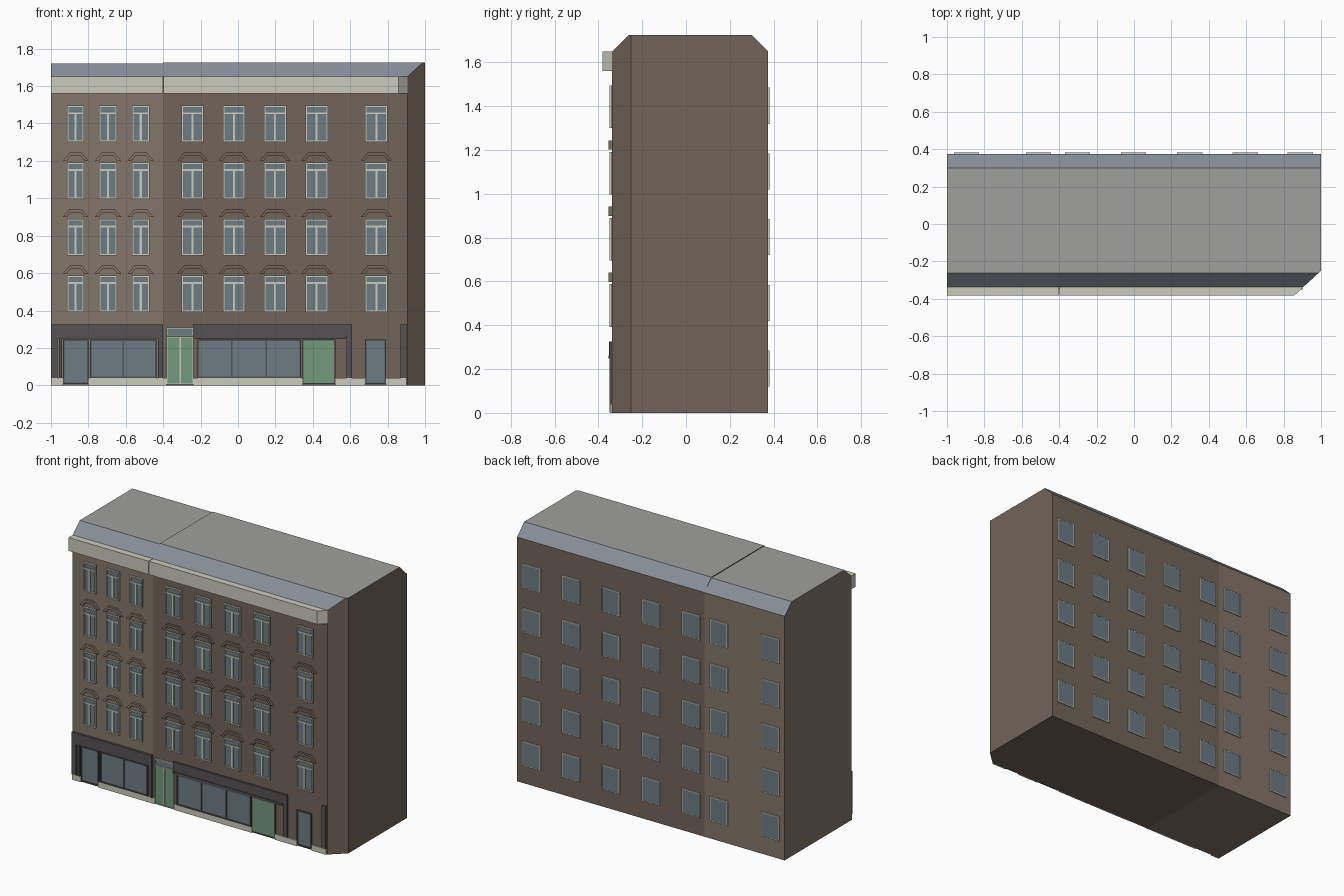
import bpy, bmesh

if "Cube" in bpy.data.objects:
    bpy.data.objects.remove(bpy.data.objects["Cube"])

def mat(name, r, g, b):
    m = bpy.data.materials.new(name)
    m.diffuse_color = (r, g, b, 1)
    m.use_nodes = True
    m.node_tree.nodes["Principled BSDF"].inputs["Base Color"].default_value = m.diffuse_color
    return m

BROWN = mat("brown_brick", 0.17, 0.13, 0.10)
TAN = mat("tan_brick", 0.23, 0.18, 0.14)
SLATE = mat("slate", 0.24, 0.27, 0.31)
FLAT = mat("flat_roof", 0.35, 0.35, 0.34)
CREAM = mat("cream", 0.60, 0.60, 0.51)
GLASS = mat("glass", 0.15, 0.20, 0.23)
GREEN = mat("green", 0.17, 0.32, 0.20)
DARK = mat("dark_grey", 0.09, 0.085, 0.085)
STONE = mat("hood_stone", 0.17, 0.13, 0.09)

FRONT, BACK, SPLIT = -0.337, 0.375, -0.40


class Part:
    """Collects solids of one material each, then becomes one object."""
    def __init__(self, name, *mats):
        self.name, self.mats, self.bm = name, mats, bmesh.new()

    def prism(self, pts, vec, m=0):
        vs = [self.bm.verts.new(p) for p in pts]
        f = self.bm.faces.new(vs)
        f.material_index = m
        ext = bmesh.ops.extrude_face_region(self.bm, geom=[f], use_keep_orig=True)["geom"]
        new = [g for g in ext if isinstance(g, bmesh.types.BMVert)]
        bmesh.ops.translate(self.bm, verts=new, vec=vec)
        for v in new:
            for g in v.link_faces:
                g.material_index = m

    def box(self, x0, x1, y0, y1, z0, z1, m=0):
        self.prism([(x0, y0, z0), (x1, y0, z0), (x1, y0, z1), (x0, y0, z1)],
                   (0, y1 - y0, 0), m)

    def frame(self, x0, x1, y0, y1, z0, z1, t, m=0):
        self.box(x0, x0 + t, y0, y1, z0, z1, m)
        self.box(x1 - t, x1, y0, y1, z0, z1, m)
        self.box(x0 + t, x1 - t, y0, y1, z1 - t, z1, m)
        self.box(x0 + t, x1 - t, y0, y1, z0, z0 + t, m)

    def done(self):
        bmesh.ops.recalc_face_normals(self.bm, faces=self.bm.faces)
        me = bpy.data.meshes.new(self.name)
        self.bm.to_mesh(me)
        self.bm.free()
        for m in self.mats:
            me.materials.append(m)
        ob = bpy.data.objects.new(self.name, me)
        bpy.context.collection.objects.link(ob)
        return ob


# Two house bodies: side profile with sloped roof edges, extruded along x
def body(name, x0, x1, top, wall, chamfer=False):
    p = Part(name, wall, SLATE, FLAT)
    profile = [(FRONT, 0), (BACK, 0), (BACK, 1.65), (0.30, top), (-0.262, top), (FRONT, 1.65)]
    p.prism([(x0, y, z) for y, z in profile], (x1 - x0, 0, 0))
    bm = p.bm
    if chamfer:  # cut the street corner
        cut = bmesh.ops.bisect_plane(bm, geom=bm.verts[:] + bm.edges[:] + bm.faces[:],
                                     plane_co=(0.905, FRONT, 0),
                                     plane_no=(0.087, -0.095, 0), clear_outer=True)
        edges = [e for e in cut["geom_cut"] if isinstance(e, bmesh.types.BMEdge)]
        bmesh.ops.holes_fill(bm, edges=edges)
    bmesh.ops.recalc_face_normals(bm, faces=bm.faces)
    for f in bm.faces:
        f.normal_update()
        f.material_index = 2 if f.normal.z > 0.9 else 1 if f.normal.z > 0.2 else 0
    p.done()

body("left_house", -1, SPLIT, 1.72, TAN)
body("right_house", SPLIT, 1, 1.725, BROWN, True)

# Cornices, the right one mitred at the corner
p = Part("cornice", CREAM)
p.box(-1, SPLIT - 0.002, -0.382, FRONT, 1.56, 1.65)
p.prism([(SPLIT + 0.002, -0.382, 1.56), (0.858, -0.382, 1.56), (0.905, FRONT, 1.56),
         (SPLIT + 0.002, FRONT, 1.56)], (0, 0, 0.09))
p.done()

# Front windows with transom and mullion
LEFT = [(-0.914, -0.823), (-0.743, -0.647), (-0.567, -0.474)]
RIGHT = [(-0.302, -0.184), (-0.081, 0.037), (0.139, 0.258), (0.36, 0.48), (0.68, 0.80)]
ROWS = [0.393, 0.695, 0.997, 1.30]
glass = Part("front_window_glass", GLASS)
frames = Part("front_window_frames", CREAM)
hoods = Part("window_hoods", TAN, STONE)
for x0, x1 in LEFT + RIGHT:
    c = (x0 + x1) / 2
    for z in ROWS:
        t = z + 0.195
        glass.box(x0, x1, -0.342, FRONT, z, t)
        frames.frame(x0, x1, -0.350, FRONT, z, t, 0.008)
        frames.box(x0 + 0.008, x1 - 0.008, -0.348, -0.341, t - 0.045, t - 0.036)
        frames.box(c - 0.006, c + 0.006, -0.348, -0.341, z + 0.008, t - 0.045)
        if z < 1.2:  # angular arched hood
            h = (x1 - x0) / 2
            a, b = h + 0.023, h - 0.014
            shape = [(-a, 0.010), (-b, 0.052), (b, 0.052), (a, 0.010),
                     (a - 0.022, 0.010), (b - 0.004, 0.034), (-b + 0.004, 0.034), (-a + 0.022, 0.010)]
            hoods.prism([(c + dx, -0.353, t + dz) for dx, dz in shape],
                        (0, 0.353 + FRONT, 0), 0 if x1 < SPLIT else 1)
for q in (glass, frames, hoods):
    q.done()

# Back windows
glass = Part("back_window_glass", GLASS)
frames = Part("back_window_frames", CREAM)
for x0 in (-0.963, -0.578, -0.37, -0.07, 0.23, 0.527, 0.822):
    for i in range(5):
        z = 0.12 + 0.3 * i
        frames.frame(x0, x0 + 0.135, BACK, 0.382, z, z + 0.165, 0.006)
        glass.box(x0 + 0.003, x0 + 0.132, BACK, 0.381, z + 0.003, z + 0.162)
for q in (glass, frames):
    q.done()

# Plinth along the street
p = Part("plinth", CREAM)
for a, b in ((-1, -0.935), (-0.80, -0.382), (-0.238, 0.345), (0.52, 0.68), (0.79, 0.90)):
    p.box(a, b, -0.346, FRONT, 0, 0.038)
p.done()

# Shop fascias and pilasters
p = Part("shop_surrounds", DARK)
p.box(-1, SPLIT, -0.352, FRONT, 0.25, 0.325)
p.box(-0.24, 0.58, -0.350, FRONT, 0.262, 0.325)
p.box(-0.24, 0.575, -0.354, FRONT, 0.248, 0.262)
for a, b in ((-1, -0.965), (-0.957, -0.942), (-0.428, SPLIT), (0.58, 0.61), (0.87, 0.90)):
    p.box(a, b, -0.350, FRONT, 0.038, 0.325 if a not in (-0.957, -0.428) else 0.25)
p.done()

# Shop windows and glazed doors
p = Part("shop_windows", GLASS, DARK)
for x0, x1, z0, panes in ((-0.935, -0.80, 0.008, 1), (-0.79, -0.437, 0.038, 2),
                          (-0.217, 0.337, 0.038, 3), (0.68, 0.79, 0.008, 1)):
    p.box(x0, x1, -0.343, FRONT, z0, 0.246)
    p.frame(x0, x1, -0.349, FRONT, z0, 0.246, 0.008, 1)
    for i in range(1, panes):
        x = x0 + (x1 - x0) * i / panes
        p.box(x - 0.004, x + 0.004, -0.348, -0.342, z0 + 0.008, 0.238, 1)
p.done()

# Green double door with top light, and green shop door
p = Part("green_doors", GREEN, CREAM, GLASS, DARK)
p.box(-0.38, -0.24, -0.344, FRONT, 0.008, 0.258)
p.frame(-0.382, -0.238, -0.349, FRONT, 0.004, 0.262, 0.005, 1)
p.box(-0.314, -0.306, -0.348, -0.343, 0.009, 0.257, 1)
p.box(-0.38, -0.24, -0.343, FRONT, 0.268, 0.308, 2)
p.frame(-0.382, -0.238, -0.349, FRONT, 0.265, 0.31, 0.005, 1)
p.box(0.35, 0.515, -0.344, FRONT, 0.008, 0.242)
p.frame(0.345, 0.52, -0.349, FRONT, 0.006, 0.246, 0.006, 3)
p.done()
